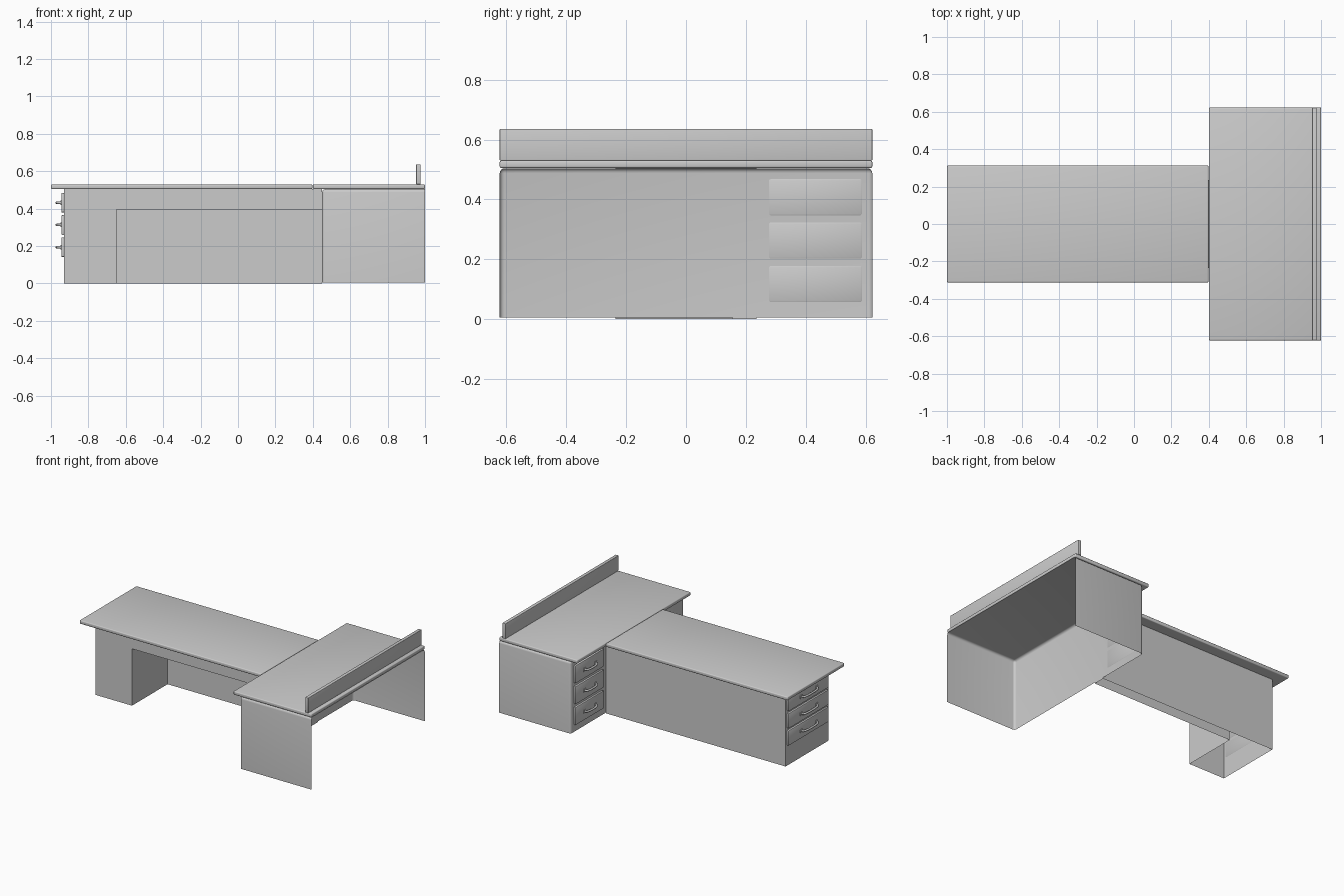
import bpy, bmesh
from mathutils import Vector

if "Cube" in bpy.data.objects:
    bpy.data.objects.remove(bpy.data.objects["Cube"])


def finish(name, bm, smooth=True):
    bmesh.ops.recalc_face_normals(bm, faces=bm.faces)
    me = bpy.data.meshes.new(name)
    bm.to_mesh(me)
    bm.free()
    ob = bpy.data.objects.new(name, me)
    bpy.context.collection.objects.link(ob)
    if smooth:
        bpy.ops.object.select_all(action='DESELECT')
        ob.select_set(True)
        bpy.context.view_layer.objects.active = ob
        bpy.ops.object.shade_smooth_by_angle()
    return ob


def box_bm(lo, hi):
    bm = bmesh.new()
    bmesh.ops.create_cube(bm, size=1)
    lo, hi = Vector(lo), Vector(hi)
    for v in bm.verts:
        v.co = Vector(((lo[i] + hi[i]) / 2 + v.co[i] * (hi[i] - lo[i]) for i in range(3)))
    return bm


def rounded_box(name, lo, hi, r, seg=3):
    bm = box_bm(lo, hi)
    bmesh.ops.bevel(bm, geom=bm.edges[:], offset=r, segments=seg,
                    profile=0.5, affect='EDGES')
    return finish(name, bm)


# Table tops and the raised rail on the return
rounded_box("main_top", (-1, -0.3125, 0.505), (0.398, 0.3125, 0.53), 0.006)
rounded_box("return_top", (0.4, -0.6225, 0.505), (1, 0.6225, 0.53), 0.006)
rounded_box("return_rail", (0.952, -0.6225, 0.53), (0.976, 0.6225, 0.636), 0.003)

# Main desk shell: knee hole cut from the front, open underneath
body = finish("main_body", box_bm((-0.93, -0.235, 0), (0.449, 0.235, 0.505)), False)
cutter = finish("knee_cutter", box_bm((-0.65, -0.4, -0.2), (0.6, 0.155, 0.395)), False)
mod = body.modifiers.new("knee_hole", 'BOOLEAN')
mod.operation = 'DIFFERENCE'
mod.solver = 'EXACT'
mod.object = cutter
bpy.context.view_layer.update()
cut_mesh = bpy.data.meshes.new_from_object(
    body.evaluated_get(bpy.context.evaluated_depsgraph_get()))
body.modifiers.clear()
body.data = cut_mesh
bpy.data.objects.remove(cutter)
bm = bmesh.new()
bm.from_mesh(cut_mesh)
bmesh.ops.delete(bm, geom=[f for f in bm.faces if f.calc_center_median().z < 0.001],
                 context='FACES')
bm.to_mesh(cut_mesh)
bm.free()

# Return shell: rounded, open on the outer side and underneath
bm = box_bm((0.45, -0.6225, 0.006), (1, 0.6225, 0.504))
bmesh.ops.delete(bm, geom=[f for f in bm.faces if f.normal.x > 0.9 or f.normal.z < -0.9],
                 context='FACES')
bmesh.ops.bevel(bm, geom=[e for e in bm.edges if not e.is_boundary], offset=0.016,
                segments=4, profile=0.5, affect='EDGES')
finish("return_body", bm)


# Bow handle facing -x
def handle(name, x, y, z, half):
    cu = bpy.data.curves.new(name, 'CURVE')
    cu.dimensions = '3D'
    cu.bevel_depth = 0.007
    cu.bevel_resolution = 2
    cu.resolution_u = 6
    cu.use_fill_caps = True
    pts = [(0.004, -1), (-0.014, -0.9), (-0.022, -0.55), (-0.024, 0),
           (-0.022, 0.55), (-0.014, 0.9), (0.004, 1)]
    sp = cu.splines.new('BEZIER')
    sp.bezier_points.add(len(pts) - 1)
    for p, (dx, t) in zip(sp.bezier_points, pts):
        p.co = (x + dx, y + t * half, z)
        p.handle_left_type = p.handle_right_type = 'AUTO'
    bpy.context.collection.objects.link(bpy.data.objects.new(name, cu))
    # foot plates
    for s in (-1, 1):
        rounded_box(f"{name}_foot", (x - 0.004, y + s * half - 0.012, z - 0.012),
                    (x + 0.002, y + s * half + 0.012, z + 0.012), 0.002, 2)


# Drawer front with chamfered rim and handle
def drawer(name, x, y0, y1, z0, z1):
    rounded_box(name, (x - 0.015, y0, z0), (x + 0.002, y1, z1), 0.007, 2)
    handle(name + "_handle", x - 0.015, (y0 + y1) / 2, (z0 + z1) / 2, (y1 - y0) * 0.19)


for i in range(3):
    top = 0.485 - i * 0.119
    drawer(f"main_drawer_{i + 1}", -0.93, -0.222, 0.222, top - 0.106, top)
    top = 0.47 - i * 0.145
    drawer(f"return_drawer_{i + 1}", 0.45, 0.275, 0.59, top - 0.125, top)
